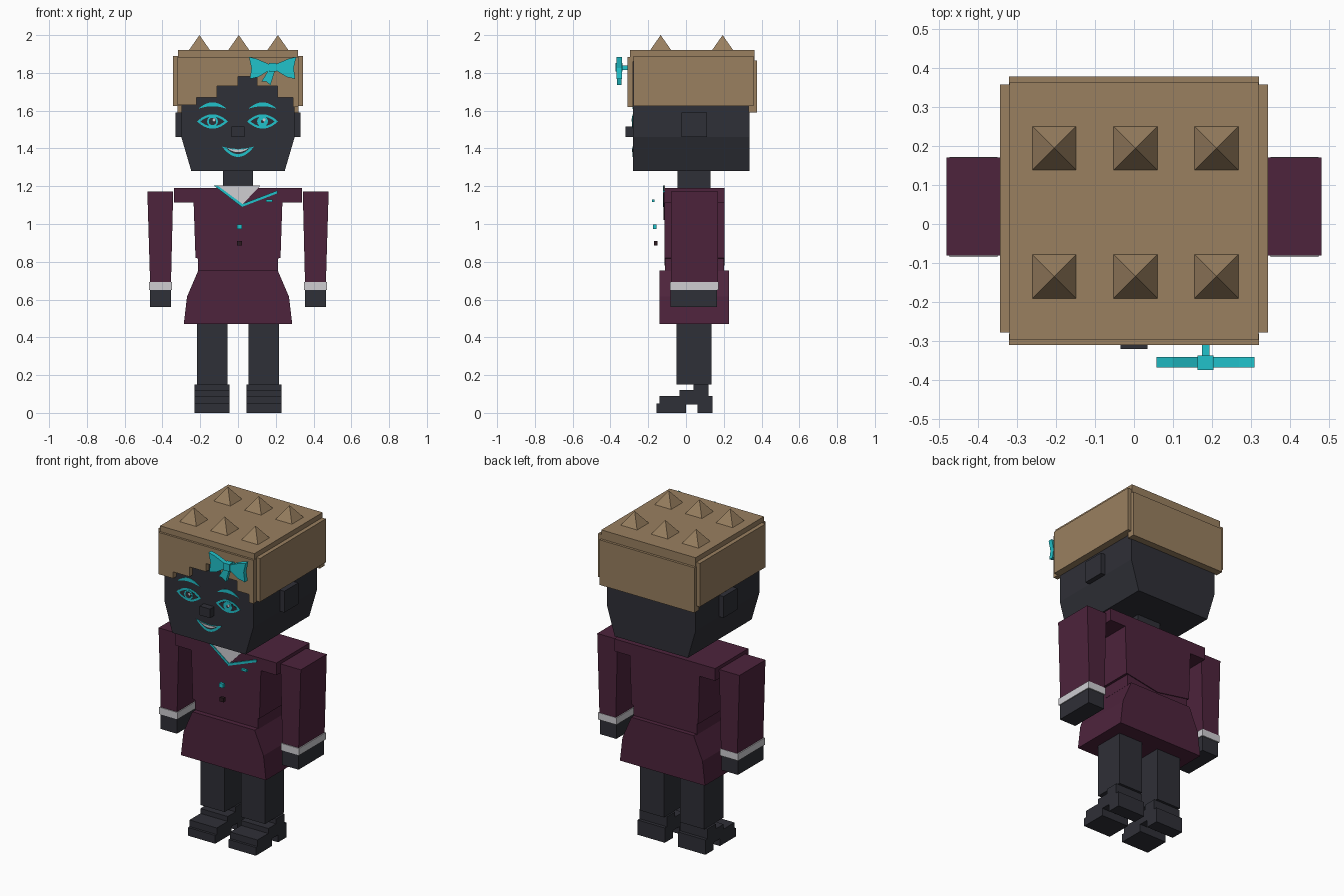
import bpy, bmesh, math

cube = bpy.data.objects.get("Cube")
if cube:
    bpy.data.objects.remove(cube, do_unlink=True)


def material(name, r, g, b):
    m = bpy.data.materials.new(name)
    m.use_nodes = True
    m.diffuse_color = (r, g, b, 1)
    m.node_tree.nodes["Principled BSDF"].inputs["Base Color"].default_value = (r, g, b, 1)
    return m


CHARCOAL = material("charcoal", 0.028, 0.029, 0.038)
TAN = material("tan hair", 0.32, 0.215, 0.117)
MAROON = material("maroon cloth", 0.075, 0.017, 0.045)
CYAN = material("cyan trim", 0.015, 0.54, 0.6)
WHITE = material("white cloth", 0.62, 0.61, 0.64)
PLUM = material("dark plum", 0.025, 0.01, 0.014)


def finish(name, bm, mat):
    bmesh.ops.recalc_face_normals(bm, faces=bm.faces)
    mesh = bpy.data.meshes.new(name)
    bm.to_mesh(mesh)
    bm.free()
    mesh.materials.append(mat)
    ob = bpy.data.objects.new(name, mesh)
    bpy.context.collection.objects.link(ob)
    return ob


def prism(name, pts, lo, hi, mat, along="y"):
    """Extrude an outline: (x, z) points along y, or (y, z) points along x."""
    bm = bmesh.new()
    put = (lambda a, b: (a, lo, b)) if along == "y" else (lambda a, b: (lo, a, b))
    face = bm.faces.new([bm.verts.new(put(*p)) for p in pts])
    ext = bmesh.ops.extrude_face_region(bm, geom=[face])
    verts = [v for v in ext["geom"] if isinstance(v, bmesh.types.BMVert)]
    vec = (0, hi - lo, 0) if along == "y" else (hi - lo, 0, 0)
    bmesh.ops.translate(bm, verts=verts, vec=vec)
    return finish(name, bm, mat)


def box(name, x, y, z, mat):
    return prism(name, [(x[0], z[0]), (x[1], z[0]), (x[1], z[1]), (x[0], z[1])], y[0], y[1], mat)


def mirrored(half):
    return half + [(-x, z) for x, z in reversed(half)]


# Head, ears, nose and neck
FACE = -0.28
prism("head", mirrored([(0.3, 1.87), (0.3, 1.46), (0.247, 1.28)]), FACE, 0.335, CHARCOAL)
box("nose", (-0.035, 0.035), (-0.32, FACE), (1.46, 1.515), CHARCOAL)
box("neck", (-0.08, 0.08), (-0.045, 0.13), (1.17, 1.29), CHARCOAL)

# Hair: top slab, back and side panels, stepped fringe, spikes
box("hair_top", (-0.318, 0.318), (-0.297, 0.362), (1.86, 1.92), TAN)
box("hair_back", (-0.32, 0.32), (0.33, 0.377), (1.59, 1.865), TAN)
fringe = [(-0.32, 1.885), (-0.32, 1.63)]
for x0, x1, z in ((-0.32, -0.22, 1.63), (-0.22, -0.11, 1.67), (-0.11, 0, 1.73), (0, 0.1, 1.78),
                  (0.1, 0.21, 1.73), (0.21, 0.29, 1.67), (0.29, 0.32, 1.62)):
    fringe += [(x0, z), (x1, z)]
fringe = list(dict.fromkeys(fringe + [(0.32, 1.885)]))
prism("hair_fringe", fringe, -0.31, FACE, TAN)
for y in (-0.134, 0.194):
    for x in (-0.204, 0.004, 0.211):
        bm = bmesh.new()
        base = [bm.verts.new((x + i * 0.056, y + j * 0.056, 1.92))
                for i, j in ((-1, -1), (1, -1), (1, 1), (-1, 1))]
        tip = bm.verts.new((x, y, 2.0))
        bm.faces.new(base)
        for i in range(4):
            bm.faces.new((base[i], base[(i + 1) % 4], tip))
        finish("hair_spike", bm, TAN)


# Painted face details as stacked thin plates
def plate(name, pts, layer, mat):
    prism(name, pts, FACE - 0.002 - 0.0015 * layer, FACE, mat)


def crescent(cx, cz, w, top, bottom, n=12):
    """Outline between two arches of the given heights."""
    ts = [-1 + 2 * i / n for i in range(n + 1)]
    up = [(cx + w * t, cz + top * (1 - t * t)) for t in ts]
    down = [(cx + w * t, cz + bottom * (1 - t * t)) for t in reversed(ts[1:-1])]
    return up + down


def disc(cx, cz, r, n=14):
    return [(cx + r * math.cos(math.tau * i / n), cz + r * math.sin(math.tau * i / n))
            for i in range(n)]


for side, ex, pupil in (("right", -0.135, 0.02), ("left", 0.13, 0.009)):
    ez = 1.543
    plate(side + "_eye_outline", crescent(ex, ez, 0.082, 0.038, -0.038), 0, CYAN)
    plate(side + "_eye", crescent(ex, ez, 0.064, 0.026, -0.026), 1, CHARCOAL)
    plate(side + "_iris", disc(ex, ez, 0.029), 2, CYAN)
    plate(side + "_pupil", disc(ex, ez, pupil), 3, CHARCOAL)
    plate(side + "_eye_glint", disc(ex + 0.008, ez + 0.008, 0.008, 8), 4, WHITE)
    plate(side + "_eyebrow", crescent(ex, 1.61, 0.075, 0.034, 0.013), 0, CYAN)
plate("lips", crescent(0, 1.41, 0.085, -0.012, -0.055), 0, CYAN)
plate("mouth", crescent(0, 1.402, 0.062, -0.008, -0.032), 1, CHARCOAL)
plate("teeth", crescent(0, 1.401, 0.056, -0.008, -0.021), 2, WHITE)

# Hair bow
for side, s in (("right", -1), ("left", 1)):
    wing = [(0.125, 1.885), (0.085, 1.875), (0.015, 1.845), (0.015, 1.815),
            (0.075, 1.778), (0.12, 1.768), (0.112, 1.825)]
    prism(side + "_bow_wing", [(0.183 + s * x, z) for x, z in wing], -0.367, -0.34, CYAN)
box("bow_knot", (0.163, 0.203), (-0.374, -0.336), (1.808, 1.852), CYAN)
box("bow_post", (0.174, 0.193), (-0.34, -0.3), (1.815, 1.84), CYAN)
prism("bow_tail", [(0.165, 1.82), (0.125, 1.755), (0.148, 1.755), (0.172, 1.735), (0.198, 1.82)],
      -0.365, -0.342, CYAN)

# Jacket and skirt
CHEST = -0.115
prism("jacket", mirrored([(0.34, 1.19), (0.34, 1.115), (0.235, 1.115), (0.225, 0.82)])[:4]
      + [(0, 0.78)] + mirrored([(0.34, 1.19), (0.34, 1.115), (0.235, 1.115), (0.225, 0.82)])[4:],
      CHEST, 0.205, MAROON)
box("waist", (-0.213, 0.213), (-0.11, 0.2), (0.75, 0.82), MAROON)
prism("skirt", mirrored([(0.21, 0.755), (0.27, 0.615), (0.287, 0.47)]), -0.14, 0.227, MAROON)

# Collar, trim, lapel and buttons
prism("shirt_collar", [(-0.12, 1.205), (0.12, 1.205), (0.02, 1.1)], CHEST - 0.004, CHEST + 0.004, WHITE)
prism("lapel", [(0.02, 1.09), (-0.05, 1.02), (0.21, 1.11), (0.21, 1.17)],
      CHEST - 0.003, CHEST, MAROON)
prism("right_trim", [(-0.13, 1.205), (-0.11, 1.205), (0.025, 1.105), (0.02, 1.09)],
      CHEST - 0.008, CHEST, CYAN)
prism("left_trim", [(0.02, 1.09), (0.02, 1.105), (0.21, 1.178), (0.21, 1.163)],
      CHEST - 0.008, CHEST, CYAN)
box("lapel_pin", (0.147, 0.183), (-0.18, -0.166), (1.116, 1.129), CYAN)
box("upper_button", (-0.005, 0.021), (-0.175, -0.157), (0.973, 0.998), CYAN)
box("lower_button", (-0.005, 0.021), (-0.17, -0.152), (0.885, 0.91), PLUM)

# Shoe outline with a raised heel
SHOE = [(-0.155, 0), (0, 0), (0, 0.045), (0.06, 0.045), (0.06, 0), (0.14, 0), (0.14, 0.09),
        (0.12, 0.09), (0.12, 0.15), (0.04, 0.15), (0.04, 0.12), (-0.035, 0.12),
        (-0.035, 0.09), (-0.14, 0.09), (-0.14, 0.05), (-0.155, 0.05)]

# Paired parts
for side, s in (("right", -1), ("left", 1)):
    def span(a, b):
        return (s * a, s * b)
    box(side + "_ear", span(0.29, 0.33), (-0.025, 0.11), (1.46, 1.59), CHARCOAL)
    box(side + "_hair_panel", span(0.29, 0.343), (-0.278, 0.357), (1.625, 1.89), TAN)
    sleeve = [(0.343, 1.172), (0.48, 1.172), (0.465, 0.68), (0.355, 0.68)]
    prism(side + "_sleeve", [(s * x, z) for x, z in sleeve], -0.08, 0.17, MAROON)
    box(side + "_cuff", span(0.349, 0.472), (-0.085, 0.172), (0.65, 0.692), WHITE)
    box(side + "_hand", span(0.355, 0.466), (-0.082, 0.165), (0.56, 0.655), CHARCOAL)
    box(side + "_leg", span(0.055, 0.217), (-0.05, 0.135), (0.15, 0.5), CHARCOAL)
    prism(side + "_shoe", SHOE, s * 0.045, s * 0.229, CHARCOAL, along="x")
